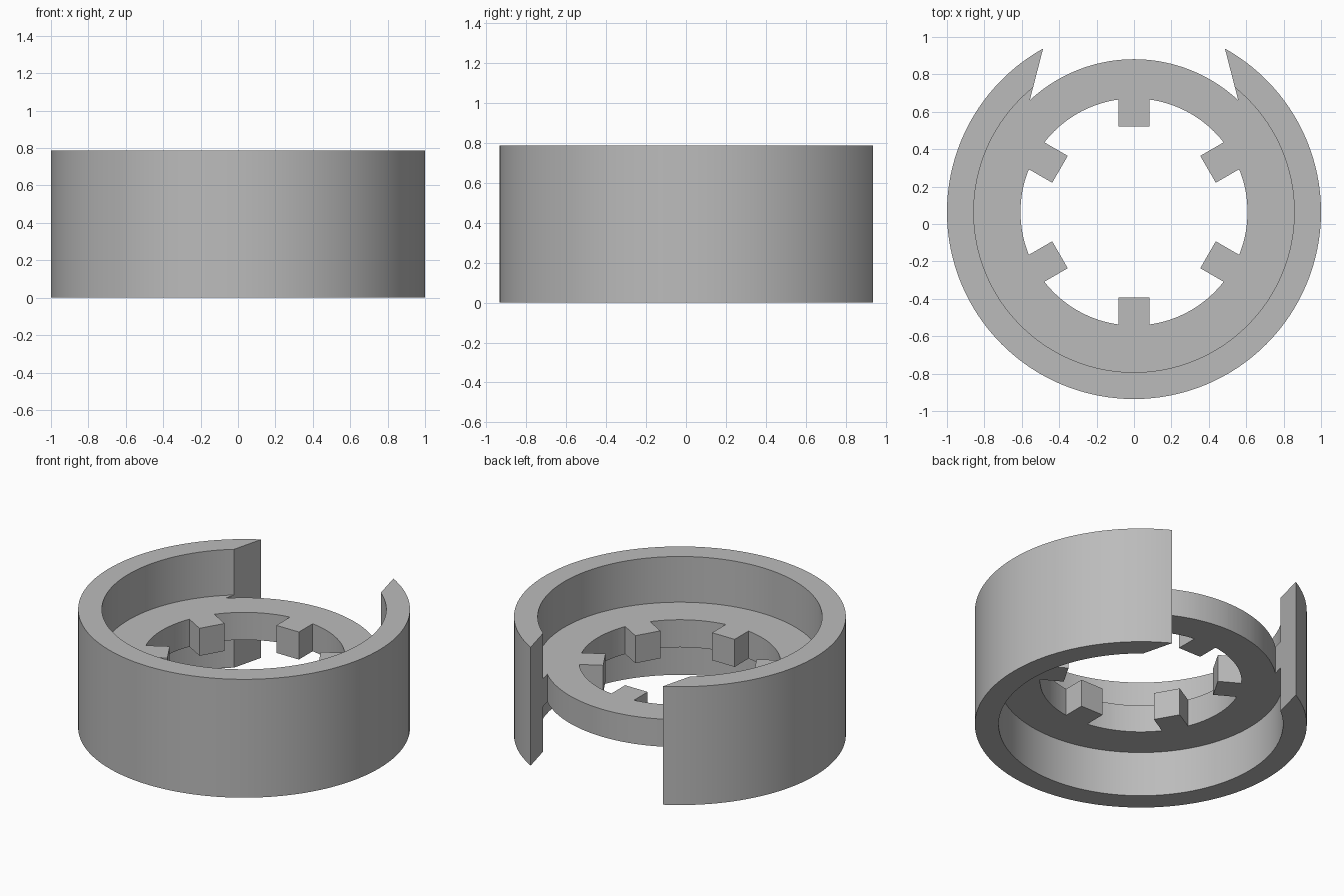
import bpy, bmesh
from math import radians, degrees, cos, sin, asin, sqrt
from mathutils import Vector, Matrix

CENTRE_Y = 0.064
OUTER, WALL, DISC = 1.0, 0.857, 0.817      # ring outside, ring inside, bare disc edge
HOLE, TOOTH, HALF_W = 0.607, 0.457, 0.083  # bore, tooth tip, half tooth width
HEIGHT, LOW, HIGH = 0.787, 0.30, 0.483     # ring height, disc underside and top
SEGMENTS = 128

if "Cube" in bpy.data.objects:
    bpy.data.objects.remove(bpy.data.objects["Cube"])

grey = bpy.data.materials.new("plain_grey")
grey.use_nodes = True
colour = (0.5, 0.5, 0.5, 1)
grey.diffuse_color = colour
grey.node_tree.nodes["Principled BSDF"].inputs["Base Color"].default_value = colour


def make_object(name, bm):
    bmesh.ops.recalc_face_normals(bm, faces=bm.faces)
    mesh = bpy.data.meshes.new(name)
    bm.to_mesh(mesh)
    bm.free()
    mesh.materials.append(grey)
    obj = bpy.data.objects.new(name, mesh)
    obj.location.y = CENTRE_Y
    bpy.context.collection.objects.link(obj)
    return obj


def revolve(name, profile):
    bm = bmesh.new()
    verts = [bm.verts.new((r, 0, z)) for r, z in profile]
    edges = [bm.edges.new((a, b)) for a, b in zip(verts, verts[1:] + verts[:1])]
    bmesh.ops.spin(bm, geom=verts + edges, cent=(0, 0, 0), axis=(0, 0, 1),
                   angle=radians(360), steps=SEGMENTS, use_merge=True)
    bmesh.ops.remove_doubles(bm, verts=bm.verts, dist=0.0001)
    return make_object(name, bm)


def prism(name, points):
    bm = bmesh.new()
    face = bm.faces.new([bm.verts.new((x, y, -0.5)) for x, y in points])
    top = bmesh.ops.extrude_face_region(bm, geom=[face])["geom"]
    bmesh.ops.translate(bm, vec=(0, 0, 2),
                        verts=[v for v in top if isinstance(v, bmesh.types.BMVert)])
    return make_object(name, bm)


def arc(radius, start, end, steps):
    angles = [radians(start + (end - start) * i / steps) for i in range(steps + 1)]
    return [Vector((radius * cos(a), radius * sin(a))) for a in angles]


# Outer ring with a thinner disc set at mid height
body = revolve("slotted_ring", [
    (0.3, LOW), (WALL, LOW), (WALL, 0), (OUTER, 0),
    (OUTER, HEIGHT), (WALL, HEIGHT), (WALL, HIGH), (0.3, HIGH)])

# Bore cutter: a circle notched by six teeth
half_angle = degrees(asin(HALF_W / HOLE))
root = sqrt(HOLE ** 2 - HALF_W ** 2)
bore = []
for k in range(6):
    turn = Matrix.Rotation(radians(30 + 60 * k), 2)
    bore += [turn @ Vector(p) for p in
             ((root, -HALF_W), (TOOTH, -HALF_W), (TOOTH, HALF_W))]
    bore += arc(HOLE, 30 + 60 * k + half_angle, 90 + 60 * k - half_angle, 18)[:-1]
bore_cutter = prism("bore_cutter", bore)

# Back opening cutter: flares inward down to the disc edge
edge = arc(DISC, 47, 133, 36)
flare = Vector((-0.144, 0.56))
opening_cutter = prism("opening_cutter", edge + [
    edge[-1] + Vector((-flare.x, flare.y)), edge[0] + flare])

bpy.context.view_layer.objects.active = body
body.select_set(True)
for cutter in (bore_cutter, opening_cutter):
    cutter.hide_render = True
    mod = body.modifiers.new(cutter.name, "BOOLEAN")
    mod.operation, mod.solver, mod.object = "DIFFERENCE", "EXACT", cutter
    bpy.ops.object.modifier_apply(modifier=mod.name)
    bpy.data.objects.remove(cutter)

bpy.ops.object.shade_smooth_by_angle(angle=radians(30))
